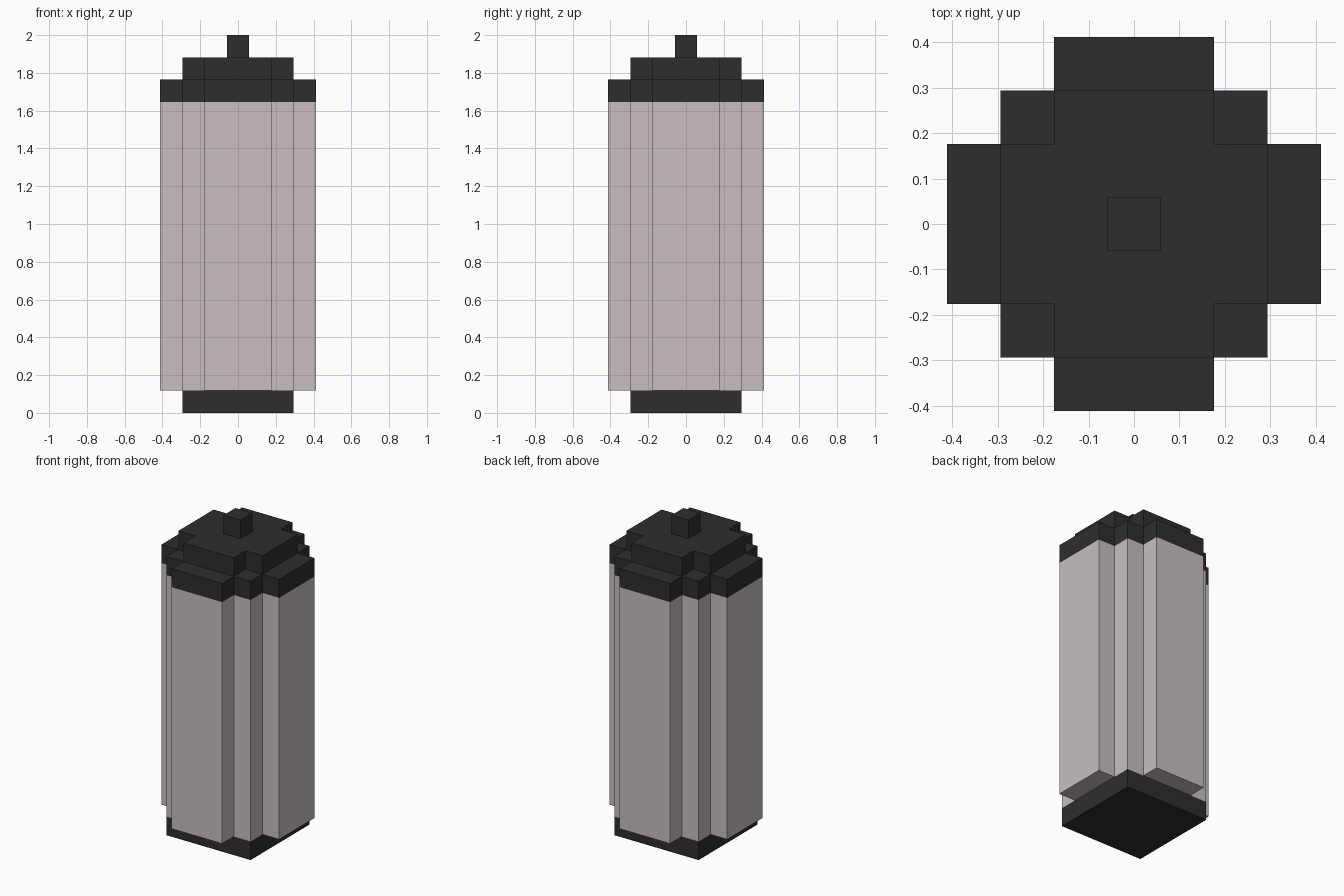
import bpy, bmesh

if "Cube" in bpy.data.objects:
    bpy.data.objects.remove(bpy.data.objects["Cube"])

U = 2 / 17  # one block unit


def material(name, rgb):
    m = bpy.data.materials.new(name)
    m.diffuse_color = (*rgb, 1)
    m.use_nodes = True
    m.node_tree.nodes["Principled BSDF"].inputs["Base Color"].default_value = m.diffuse_color
    return m


dark = material("charcoal", (0.027, 0.027, 0.027))
pale = material("pale pinkish grey", (0.578, 0.520, 0.520))


def prism(name, quarter, z0, z1, mat):
    """Extrude an outline made by turning a quarter outline four times."""
    outline, pts = [], quarter
    for _ in range(4):
        outline += pts
        pts = [(-y, x) for x, y in pts]
    bm = bmesh.new()
    base = bm.faces.new([bm.verts.new((x * U, y * U, z0 * U)) for x, y in outline])
    top = bmesh.ops.extrude_face_region(bm, geom=[base])["geom"]
    bmesh.ops.translate(bm, vec=(0, 0, (z1 - z0) * U),
                        verts=[g for g in top if isinstance(g, bmesh.types.BMVert)])
    bmesh.ops.recalc_face_normals(bm, faces=bm.faces)
    mesh = bpy.data.meshes.new(name)
    bm.to_mesh(mesh)
    bm.free()
    mesh.materials.append(mat)
    ob = bpy.data.objects.new(name, mesh)
    bpy.context.collection.objects.link(ob)


# Quarter outlines, in block units
stepped = [(3.5, -1.5), (3.5, 1.5), (2.5, 1.5), (2.5, 2.5), (1.5, 2.5)]
notched = [(2.5, -1.5), (2.5, 1.5), (1.5, 1.5)]

prism("base", [(2.5, 2.5)], 0, 1, dark)
prism("body", stepped, 1, 14, pale)
prism("lower_cap", stepped, 14, 15, dark)
prism("upper_cap", notched, 15, 16, dark)
prism("top_knob", [(0.5, 0.5)], 16, 17, dark)
